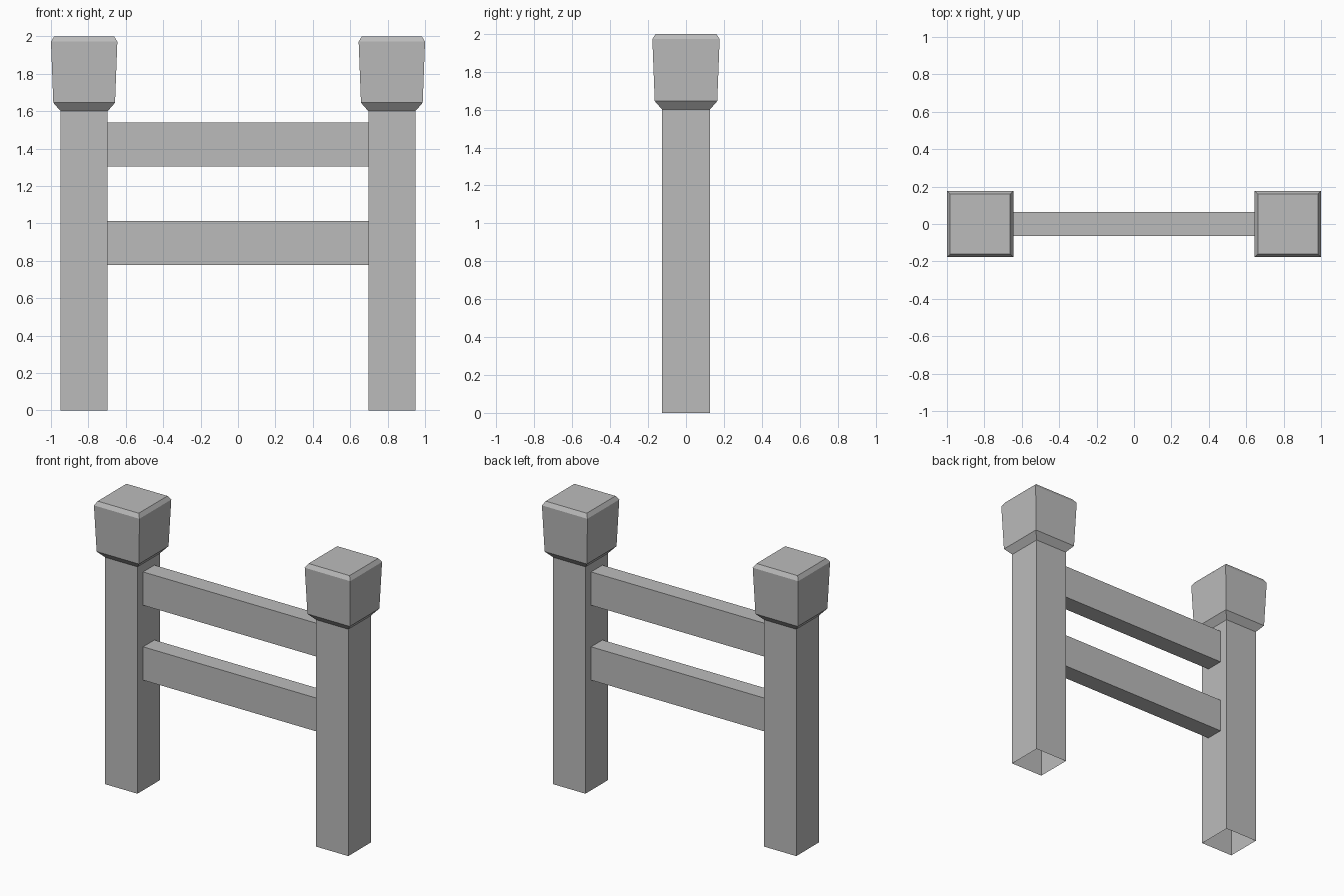
import bpy, bmesh
from mathutils import Matrix

cube = bpy.data.objects.get("Cube")
if cube:
    bpy.data.objects.remove(cube, do_unlink=True)

# One plain grey for the whole fence
GREY = (0.5, 0.5, 0.5, 1.0)
grey = bpy.data.materials.new("grey")
grey.use_nodes = True
grey.diffuse_color = GREY
grey.node_tree.nodes["Principled BSDF"].inputs["Base Color"].default_value = GREY


def loft(name, rings, matrix, close_end=False):
    """Skin rectangular rings (half width, half depth, height) along local z."""
    bm = bmesh.new()
    loops = [[bm.verts.new((sx * hx, sy * hy, z))
              for sx, sy in ((-1, -1), (1, -1), (1, 1), (-1, 1))]
             for hx, hy, z in rings]
    for low, high in zip(loops, loops[1:]):
        for i in range(4):
            j = (i + 1) % 4
            bm.faces.new((low[i], low[j], high[j], high[i]))
    if close_end:
        bm.faces.new(loops[-1])
    bm.transform(matrix)
    mesh = bpy.data.meshes.new(name)
    bm.to_mesh(mesh)
    bm.free()
    mesh.materials.append(grey)
    obj = bpy.data.objects.new(name, mesh)
    bpy.context.collection.objects.link(obj)
    return obj


POST_X, POST_HALF, POST_TOP = 0.8225, 0.126, 1.6

# Posts (hollow, open at the foot) and flared caps with a chamfered top
cap_profile = ((POST_HALF, POST_TOP), (0.165, 1.645), (0.1775, 1.972), (0.16, 2.0))
for side, sign in (("left", 1), ("right", -1)):
    place = Matrix.Translation((sign * POST_X, 0, 0))
    loft(side + "_post", [(POST_HALF, POST_HALF, z) for z in (0, POST_TOP)], place)
    loft(side + "_post_cap", [(h, h, z) for h, z in cap_profile], place, close_end=True)

# Rails running between the inner faces of the posts
reach = POST_X - POST_HALF
for name, bottom, top in (("upper_rail", 1.305, 1.54), ("lower_rail", 0.777, 1.012)):
    place = Matrix.Translation((0, 0, (bottom + top) / 2)) @ Matrix.Rotation(1.5707963, 4, "Y")
    loft(name, [((top - bottom) / 2, 0.063, x) for x in (-reach, reach)], place)
